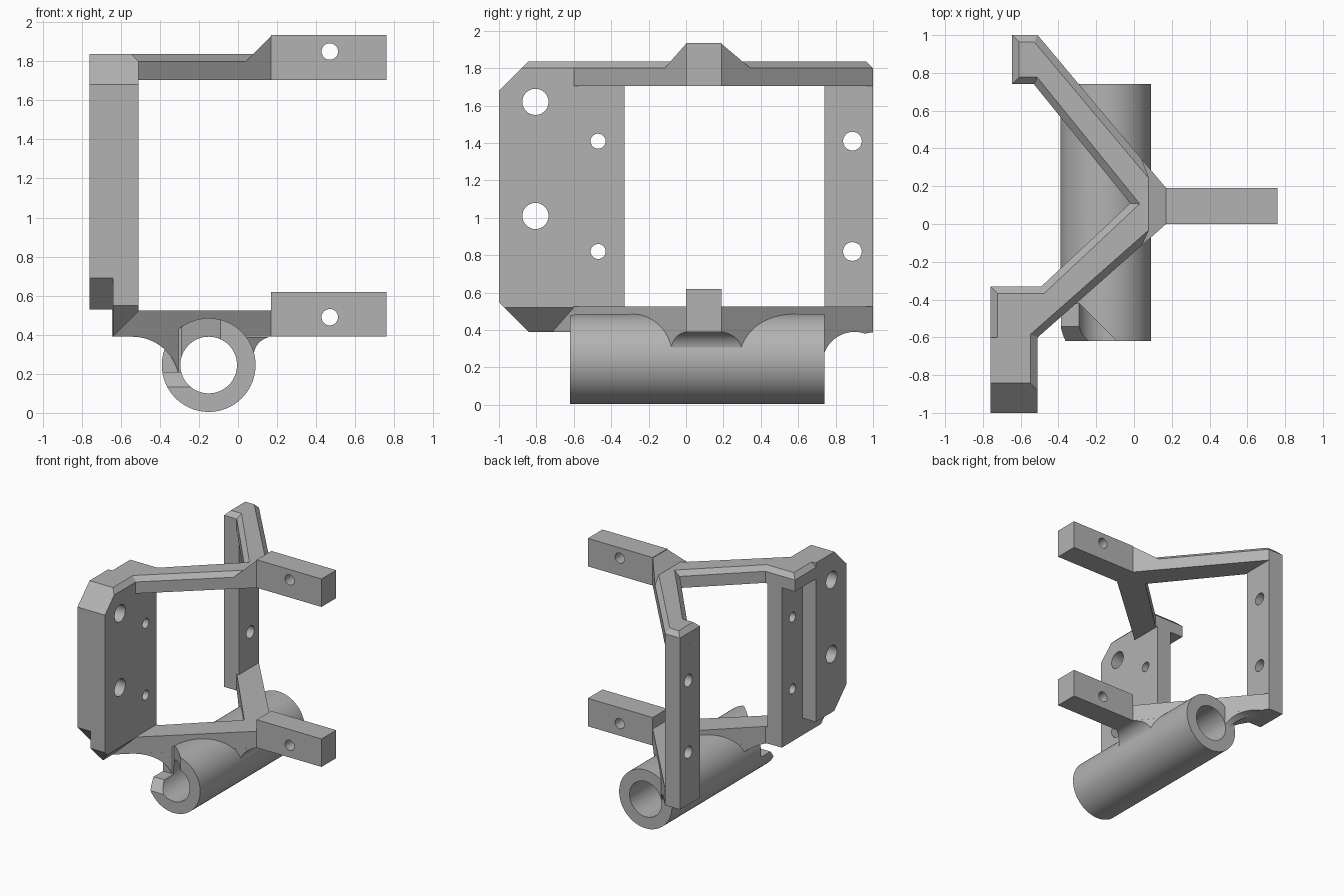
import bpy, bmesh, math
from mathutils import Matrix, Vector

cube = bpy.data.objects.get("Cube")
if cube:
    bpy.data.objects.remove(cube, do_unlink=True)

GREY = (0.45, 0.45, 0.45, 1)
mat = bpy.data.materials.new("plain_grey")
mat.use_nodes = True
mat.diffuse_color = GREY
mat.node_tree.nodes["Principled BSDF"].inputs["Base Color"].default_value = GREY


def finish(name, bm):
    bmesh.ops.recalc_face_normals(bm, faces=bm.faces[:])
    mesh = bpy.data.meshes.new(name)
    bm.to_mesh(mesh)
    bm.free()
    ob = bpy.data.objects.new(name, mesh)
    bpy.context.collection.objects.link(ob)
    mesh.materials.append(mat)
    return ob


def prism(name, pts, axis, lo, hi, bevel=None):
    """Extrude a flat outline along x, y or z; optionally chamfer the far rim."""
    place = {"x": lambda a, b: (lo, a, b),
             "y": lambda a, b: (a, lo, b),
             "z": lambda a, b: (a, b, lo)}[axis]
    bm = bmesh.new()
    face = bm.faces.new([bm.verts.new(place(a, b)) for a, b in pts])
    ext = bmesh.ops.extrude_face_region(bm, geom=[face])["geom"]
    step = Vector([(hi - lo) * (axis == k) for k in "xyz"])
    bmesh.ops.translate(bm, vec=step, verts=[g for g in ext if isinstance(g, bmesh.types.BMVert)])
    bmesh.ops.recalc_face_normals(bm, faces=bm.faces[:])
    if bevel:
        top = [g for g in ext if isinstance(g, bmesh.types.BMFace)]
        bmesh.ops.inset_region(bm, faces=top, thickness=bevel, use_even_offset=True)
        bmesh.ops.translate(bm, vec=(0, 0, bevel), verts=top[0].verts[:])
    return finish(name, bm)


def box(name, x0, x1, y0, y1, z0, z1):
    return prism(name, [(x0, y0), (x1, y0), (x1, y1), (x0, y1)], "z", z0, z1)


def rod(name, axis, centre, radius, length, sides=32):
    rot = Matrix.Rotation(math.pi / 2, 4, "Y" if axis == "x" else "X")
    bm = bmesh.new()
    bmesh.ops.create_cone(bm, cap_ends=True, segments=sides, radius1=radius, radius2=radius,
                          depth=length, matrix=Matrix.Translation(centre) @ rot)
    return finish(name, bm)


def combine(ob, tool, op="DIFFERENCE"):
    """Apply a boolean and discard the tool object."""
    mod = ob.modifiers.new("combine", "BOOLEAN")
    mod.operation, mod.object, mod.solver = op, tool, "EXACT"
    bpy.context.view_layer.update()
    result = bpy.data.meshes.new_from_object(ob.evaluated_get(bpy.context.evaluated_depsgraph_get()))
    ob.modifiers.clear()
    ob.data = result
    bpy.data.objects.remove(tool, do_unlink=True)


def arc(cx, cz, r, start, end, n=12):
    return [(cx + r * math.cos(math.radians(start + (end - start) * i / n)),
             cz + r * math.sin(math.radians(start + (end - start) * i / n))) for i in range(n + 1)]


# Shared plan outline of the forked frame
FORK = [(0.17, 0), (0.17, 0.19), (-0.51, 1), (-0.645, 1), (-0.645, 0.74),
        (-0.53, 0.74), (-0.02, 0.11), (-0.49, -0.33)]
LOWER = [(-0.64, -0.715)] + FORK + [(-0.64, -0.33)]
UPPER = [(-0.76, -0.88), (-0.51, -0.88), (-0.51, -0.6)] + FORK + [(-0.76, -0.33)]

# Upper and lower forked arms
upper = prism("upper_fork", UPPER, "z", 1.705, 1.8, 0.037)
lower = prism("lower_fork", LOWER, "z", 0.39, 0.525)

# Ramp joining the upper fork to its lug
ramp = prism("upper_ramp", [(0.04, -0.115), (0.17, 0), (0.17, 0.19), (0.04, 0.345)], "z", 1.72, 1.935)
combine(ramp, prism("slope_cutter", [(0, 1.76), (0.175, 1.935), (0.175, 2.1), (0, 2.1)], "y", -0.5, 0.6))

# Lugs with cross holes
for name, z0, z1, hz in (("upper_lug", 1.705, 1.935, 1.85), ("lower_lug", 0.39, 0.62, 0.49)):
    lug = box(name, 0.17, 0.76, 0, 0.19, z0, z1)
    combine(lug, rod("hole", "y", (0.47, 0.1, hz), 0.042, 0.6))

# Front mounting plate: thin sheet plus a thicker outer pad
plate = prism("front_plate", [(-1, 0.55), (-0.84, 0.39), (-0.33, 0.39), (-0.33, 1.8),
                              (-0.88, 1.8), (-1, 1.68)], "x", -0.64, -0.51)
combine(plate, prism("edge_cutter", [(-0.65, 0.38), (-0.5, 0.53), (-0.5, 0.3), (-0.65, 0.3)],
                     "y", -1.1, -0.6))
pad = prism("front_pad", [(-1, 0.69), (-0.84, 0.53), (-0.6, 0.53), (-0.6, 1.837),
                          (-0.843, 1.837), (-1, 1.68)], "x", -0.76, -0.64)
for z in (1.62, 1.01):
    for part in (plate, pad):
        combine(part, rod("hole", "x", (-0.64, -0.805, z), 0.07, 0.6))

# Back post
post = box("back_post", -0.645, -0.51, 0.74, 1, 0.39, 1.71)
for z in (1.41, 0.82):
    combine(plate, rod("hole", "x", (-0.6, -0.47, z), 0.04, 0.6))
    combine(post, rod("hole", "x", (-0.6, 0.89, z), 0.05, 0.6))

# Curved web blending the lower fork into the tube
BORE = (-0.15, 0.06, 0.245)
side = arc(-0.54, 0.15, 0.24, 90, 10) + arc(0.18, 0.29, 0.1, 180, 95)
web = prism("tube_web", LOWER, "z", 0.15, 0.4)
combine(web, prism("web_profile", side, "y", -1.2, 1.2), "INTERSECT")
combine(web, rod("end_fillet", "x", (-0.2, 0.9, 0.22), 0.17, 1.5, 48))
combine(web, rod("bore", "y", BORE, 0.146, 3, 64))

# Hollow tube with its front corner cut away
tube = rod("tube", "y", BORE, 0.24, 1.36, 96)
combine(tube, rod("bore", "y", BORE, 0.145, 3, 64))
combine(tube, prism("corner_cutter", [(-0.29, -0.42), (-0.06, -0.65), (-0.5, -0.65), (-0.5, -0.42)],
                    "z", 0.21, 0.6))
combine(tube, prism("lip_cutter", [(-0.63, 0.122), (-0.54, 0.212), (-0.63, 0.212)], "x", -0.5, -0.2))

# Smooth only the round surfaces
for part in (tube, web, plate, pad, post, bpy.data.objects["upper_lug"], bpy.data.objects["lower_lug"]):
    bpy.ops.object.select_all(action="DESELECT")
    part.select_set(True)
    bpy.context.view_layer.objects.active = part
    bpy.ops.object.shade_smooth_by_angle(angle=math.radians(25))
